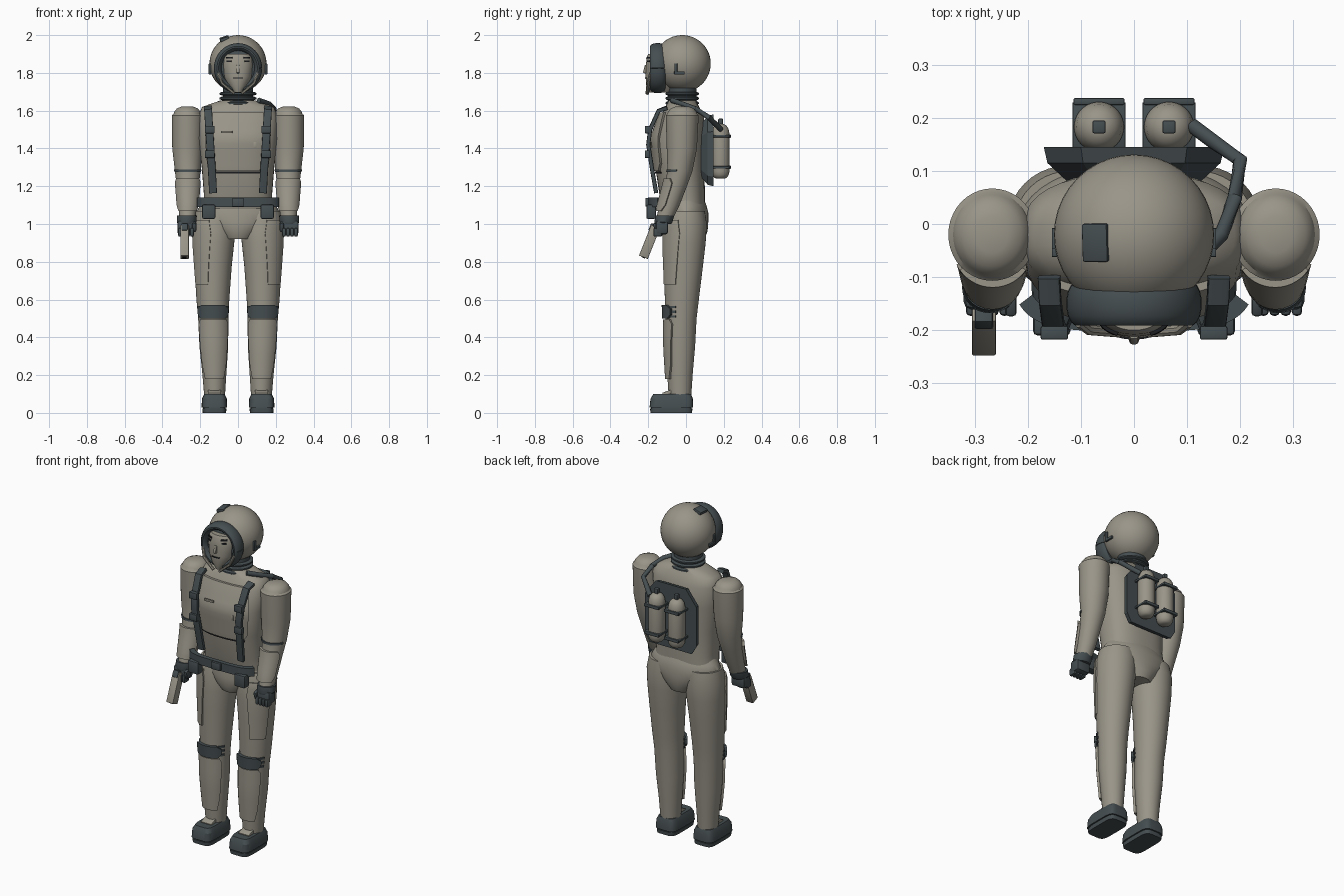
import bpy, bmesh, math
from mathutils import Vector

if "Cube" in bpy.data.objects:
    bpy.data.objects.remove(bpy.data.objects["Cube"])


def material(name, rgb):
    m = bpy.data.materials.new(name)
    m.use_nodes = True
    m.diffuse_color = (*rgb, 1)
    m.node_tree.nodes["Principled BSDF"].inputs["Base Color"].default_value = (*rgb, 1)
    return m


SUIT = material("suit_grey_tan", (0.32, 0.30, 0.25))
DARK = material("dark_slate", (0.06, 0.076, 0.082))
BLACK = material("near_black", (0.012, 0.013, 0.015))


def finish(name, bm, mat, angle=35):
    bmesh.ops.recalc_face_normals(bm, faces=bm.faces)
    me = bpy.data.meshes.new(name)
    bm.to_mesh(me)
    bm.free()
    me.materials.append(mat)
    ob = bpy.data.objects.new(name, me)
    bpy.context.collection.objects.link(ob)
    bpy.ops.object.select_all(action="DESELECT")
    ob.select_set(True)
    bpy.context.view_layer.objects.active = ob
    bpy.ops.object.shade_smooth_by_angle(angle=math.radians(angle))
    return ob


def ring_point(ring, a, e=2.0, off=0.0):
    z, cx, cy, rx, ry = ring
    c, s = math.cos(a), math.sin(a)
    return Vector((cx + (rx + off) * math.copysign(abs(c) ** (2 / e), c),
                   cy + (ry + off) * math.copysign(abs(s) ** (2 / e), s), z))


def skin(bm, rows, closed):
    vs = [[bm.verts.new(p) for p in row] for row in rows]
    n = len(vs[0])
    for a, b in zip(vs, vs[1:]):
        for i in range(n if closed else n - 1):
            j = (i + 1) % n
            bm.faces.new((a[i], a[j], b[j], b[i]))
    return vs


def loft(name, rings, mat, e=2.0, n=40, angle=35):
    """Closed body through elliptical rings (z, cx, cy, rx, ry)."""
    bm = bmesh.new()
    vs = skin(bm, [[ring_point(r, math.tau * i / n, e) for i in range(n)] for r in rings], True)
    bm.faces.new(vs[0])
    bm.faces.new(vs[-1])
    return finish(name, bm, mat, angle)


def ring_at(rings, z):
    for a, b in zip(rings, rings[1:]):
        if min(a[0], b[0]) <= z <= max(a[0], b[0]):
            t = (z - a[0]) / (b[0] - a[0])
            return [p + (q - p) * t for p, q in zip(a, b)]
    return rings[0]


def patch(name, rings, spans, mat, thick=0.012, e=2.0, n=14):
    """Plate hugging a loft; spans are (z, start degree, end degree)."""
    bm = bmesh.new()
    layers = []
    for off in (-0.004, thick):
        rows = []
        for (z0, a0, b0), (z1, a1, b1) in zip(spans, spans[1:]):
            for k in range(5):
                t = k / 4
                lo, hi = a0 + (a1 - a0) * t, b0 + (b1 - b0) * t
                r = ring_at(rings, z0 + (z1 - z0) * t)
                rows.append([ring_point(r, math.radians(lo + (hi - lo) * i / n), e, off)
                             for i in range(n + 1)])
        layers.append(skin(bm, rows, False))
    rims = [g[0] + [r[-1] for r in g[1:]] + g[-1][-2::-1] + [r[0] for r in g[-2:0:-1]] for g in layers]
    for i in range(len(rims[0])):
        j = (i + 1) % len(rims[0])
        bm.faces.new((rims[0][i], rims[0][j], rims[1][j], rims[1][i]))
    bmesh.ops.remove_doubles(bm, verts=bm.verts, dist=1e-5)
    return finish(name, bm, mat)


def box(name, loc, size, mat, bevel=0.004, rot=(0, 0, 0)):
    bm = bmesh.new()
    bmesh.ops.create_cube(bm, size=1)
    bmesh.ops.scale(bm, vec=size, verts=bm.verts)
    if bevel:
        bmesh.ops.bevel(bm, geom=bm.edges[:], offset=bevel, segments=2, affect="EDGES", profile=0.5)
    ob = finish(name, bm, mat)
    ob.location, ob.rotation_euler = loc, rot
    return ob


def ball(name, loc, radii, mat):
    bm = bmesh.new()
    bmesh.ops.create_uvsphere(bm, u_segments=40, v_segments=24, radius=1)
    bmesh.ops.scale(bm, vec=radii, verts=bm.verts)
    ob = finish(name, bm, mat)
    ob.location = loc
    return ob


def sweep(name, pts, mat, w, h, n=12, e=2.0):
    """Bar or tube following a path; w is the half width, h the half depth."""
    pts = [Vector(p) for p in pts]
    bm = bmesh.new()
    rows = []
    for i, p in enumerate(pts):
        d = (pts[min(i + 1, len(pts) - 1)] - pts[max(i - 1, 0)]).normalized()
        u = d.cross(Vector((0, 1, 0))).normalized()
        v = d.cross(u)
        rows.append([p + u * q.x + v * q.y for q in
                     (ring_point((0, 0, 0, w, h), math.tau * (k + 0.5) / n, e) for k in range(n))])
    vs = skin(bm, rows, True)
    bm.faces.new(vs[0])
    bm.faces.new(vs[-1])
    return finish(name, bm, mat)


# Torso, pelvis and chest armour
torso = [(1.655, 0, -.02, .09, .07), (1.62, 0, -.02, .19, .09), (1.57, 0, -.02, .212, .115),
         (1.45, 0, -.04, .208, .14), (1.3, 0, -.032, .192, .13), (1.15, 0, -.02, .18, .12),
         (1.08, 0, -.01, .19, .11)]
loft("torso", torso, SUIT, e=2.5, angle=50)
patch("chest_plate", torso, [(1.59, 232, 308), (1.46, 222, 318), (1.32, 222, 318), (1.28, 232, 308)],
      SUIT, .014, e=2.5, n=24)
patch("chest_seam", torso, [(1.277, 228, 312), (1.268, 228, 312)], BLACK, .006, e=2.5, n=24)
box("chest_slot", (-.06, -.19, 1.487), (.06, .012, .012), SUIT, .002)
box("chest_tab", (.09, -.18, 1.42), (.016, .012, .03), SUIT, .002)
pelvis = [(1.13, 0, -.005, .18, .1), (1.1, 0, -.002, .2, .11), (1.06, 0, 0, .222, .118),
          (1.01, 0, -.002, .2, .12), (.96, 0, -.004, .125, .118), (.92, 0, -.004, .085, .1)]
loft("pelvis", pelvis, SUIT, angle=50)

# Belt across the front
belt = [(1.145, 0, -.03, .21, .15), (1.085, 0, -.03, .21, .15)]
patch("belt", belt, [(1.14, 210, 330), (1.09, 210, 330)], DARK, .022, e=4, n=30)
box("belt_buckle", (0, -.2, 1.115), (.06, .03, .045), DARK)

# Neck and helmet
loft("neck", [(1.6, 0, -.02, .08, .075), (1.74, 0, -.02, .08, .075)], DARK)
for z in (1.615, 1.64, 1.665, 1.69):
    loft("neck_ring", [(z - .01, 0, -.02, .085, .078), (z - .004, 0, -.02, .098, .088),
                       (z + .004, 0, -.02, .098, .088), (z + .01, 0, -.02, .085, .078)], DARK)
ball("helmet", (0, -.02, 1.849), (.151, .151, .151), SUIT)
box("helmet_lamp", (-.072, -.035, 1.981), (.05, .072, .018), DARK, rot=(.1, -.3, 0))
ball("visor_back", (0, -.14, 1.825), (.118, .035, .125), DARK)
rim = [(.107 * math.cos(a), -.15, 1.825 + .112 * math.sin(a))
       for a in (math.tau * i / 40 for i in range(41))]
sweep("visor_rim", rim, DARK, .021, .042, n=16)
face = [(1.9, 0, -.13, .066, .07), (1.885, 0, -.13, .078, .078), (1.84, 0, -.13, .083, .082),
        (1.78, 0, -.13, .077, .084), (1.73, 0, -.13, .055, .08), (1.695, 0, -.13, .025, .07)]
loft("face", face, SUIT, e=2.3, angle=50)
patch("mouth", face, [(1.776, 253, 287), (1.769, 253, 287)], BLACK, .004, e=2.3)
box("nose", (0, -.214, 1.82), (.018, .018, .045), SUIT, .006, (-.25, 0, 0))
for s in (-1, 1):
    mid = 270 + s * 33
    patch("eyebrow", face, [(1.884, mid - 14, mid + 14), (1.876, mid - 14, mid + 14)], BLACK, .006, e=2.3)
    patch("eye", face, [(1.866, mid - 10, mid + 10), (1.857, mid - 10, mid + 10)], BLACK, .005, e=2.3)
    sweep("jaw_guard", [(s * .105, -.185, 1.8), (s * .085, -.2, 1.745), (s * .02, -.205, 1.69)],
          SUIT, .008, .01, n=8)
    box("helmet_bracket_base", (s * .149, -.035, 1.8), (.012, .055, .016), DARK, .002)
    box("helmet_bracket_post", (s * .149, -.054, 1.825), (.012, .016, .05), DARK, .002)

# Back pack with two air tanks
bm = bmesh.new()
outline = [(-.17, 1.25), (-.14, 1.2), (.14, 1.2), (.17, 1.25), (.17, 1.49), (.1, 1.58), (-.1, 1.58), (-.17, 1.49)]
rows = [[(x * k, y, 1.39 + (z - 1.39) * k) for x, z in outline] for y, k in ((.08, .74), (.115, .96), (.145, 1))]
grid = skin(bm, rows, True)
bm.faces.new(grid[0])
bm.faces.new(grid[-1])
finish("pack_plate", bm, DARK, 20)
for s in (-1, 1):
    x, y = s * .066, .183
    profile = [(1.24, .022), (1.247, .035), (1.262, .044), (1.28, .047), (1.48, .047),
               (1.505, .042), (1.522, .03), (1.53, .014)]
    loft("air_tank", [(z, x, y, r, r) for z, r in profile], SUIT)
    box("tank_valve", (x, y, 1.54), (.025, .025, .035), DARK)
    for z in (1.3, 1.465):
        box("tank_clamp", (x, .231, z), (.096, .013, .018), DARK, .003)
        box("tank_clamp_arm", (x, .187, z), (.1, .085, .012), DARK, .002)
sweep("air_hose", [(.11, .185, 1.5), (.15, .155, 1.53), (.2, .12, 1.565), (.19, .05, 1.61),
                   (.165, -.02, 1.635), (.11, -.075, 1.655)], DARK, .014, .014)


# Mirrored limbs and gear
for s in (-1, 1):
    side = "left" if s > 0 else "right"

    def rings(rows):
        return [(z, s * cx, cy, rx, ry) for z, cx, cy, rx, ry in rows]

    # Harness strap with buckles
    sweep(side + "_strap", [(s * .16, -.1, 1.615), (s * .158, -.145, 1.6), (s * .152, -.19, 1.5),
                            (s * .147, -.2, 1.42), (s * .138, -.178, 1.28), (s * .132, -.158, 1.165)],
          DARK, .021, .011, n=16, e=6)
    for z in (1.5, 1.37):
        box(side + "_strap_buckle", (s * .15, -.205, z), (.052, .026, .04), DARK)
    box(side + "_belt_pouch", (s * .155, -.185, 1.065), (.07, .05, .075), DARK, .008)

    # Arm
    arm = rings([(1.622, .268, -.02, .03, .035), (1.612, .268, -.02, .055, .06), (1.595, .268, -.02, .069, .075),
                 (1.582, .268, -.02, .073, .08), (1.575, .267, -.02, .083, .087), (1.4, .268, -.022, .08, .08),
                 (1.28, .266, -.032, .068, .066), (1.2, .266, -.055, .058, .06), (1.1, .266, -.088, .05, .054),
                 (1.03, .268, -.112, .042, .044)])
    loft(side + "_arm", arm, SUIT, angle=30)
    patch(side + "_elbow_strap", arm, [(1.288, 195, 345), (1.276, 195, 345)], DARK, .006)
    patch(side + "_forearm_plate", arm, [(1.24, 215, 325), (1.215, 200, 340), (1.1, 200, 340), (1.07, 215, 325)],
          SUIT, .013)

    # Glove
    loft(side + "_glove_cuff", rings([(1.045, .27, -.112, .052, .05), (1.01, .272, -.12, .052, .048),
                                      (1.0, .272, -.122, .045, .043)]), DARK)
    box(side + "_palm", (s * .276, -.128, .982), (.09, .066, .075), DARK, .014)
    for i in range(4):
        box(side + "_finger", (s * (.244 + .021 * i), -.15, .956), (.02, .046, .046), DARK, .008)
    box(side + "_thumb", (s * .232, -.15, .985), (.022, .04, .05), DARK, .008, (.3, 0, 0))

    # Leg and its armour
    leg = rings([(1.07, .12, 0, .105, .1), (1.0, .126, -.003, .113, .113), (.9, .129, -.008, .109, .112),
                 (.78, .132, -.013, .099, .103), (.6, .133, -.022, .087, .09), (.5, .131, -.026, .08, .082),
                 (.35, .128, -.03, .076, .078), (.2, .125, -.032, .063, .067), (.09, .124, -.032, .055, .06)])
    loft(side + "_leg", leg, SUIT, angle=50)
    hip = 270 + s * 42
    patch(side + "_thigh_plate", leg, [(1.02, hip - 28, hip + 28), (.95, hip - 34, hip + 34),
                                       (.68, hip - 26, hip + 26)], SUIT, .008)
    patch(side + "_knee_pad", leg, [(.57, 232, 308), (.55, 215, 325), (.52, 215, 325), (.5, 228, 312)], DARK, .018)
    for z in (.51, .535, .56):
        patch(side + "_knee_strap", leg, [(z + .006, 200, 340), (z - .006, 200, 340)], DARK, .006)
    patch(side + "_shin_plate", leg, [(.495, 222, 318), (.47, 212, 328), (.25, 218, 322), (.18, 228, 312)],
          SUIT, .013)

    # Boot
    loft(side + "_boot_sole", rings([(0, .125, -.078, .062, .11), (.022, .125, -.078, .064, .112)]), DARK, e=5)
    loft(side + "_boot", rings([(.028, .125, -.078, .068, .115), (.075, .125, -.076, .066, .112),
                                (.1, .125, -.073, .054, .1)]), DARK, e=5, angle=25)
    loft(side + "_boot_welt", rings([(.018, .125, -.078, .06, .107), (.03, .125, -.078, .06, .107)]), DARK, e=5)
    box(side + "_boot_tongue", (s * .125, -.1, .105), (.07, .05, .02), SUIT, .004, (.35, 0, 0))

# Pistol in the right hand, pointing down
tilt = -.38
box("pistol_barrel", (-.283, -.193, .905), (.045, .05, .175), SUIT, .003, (tilt, 0, 0))
box("pistol_grip", (-.283, -.15, .97), (.034, .09, .04), DARK, .004, (tilt, 0, 0))
box("pistol_muzzle", (-.283, -.224, .826), (.02, .02, .012), BLACK, .002, (tilt, 0, 0))
